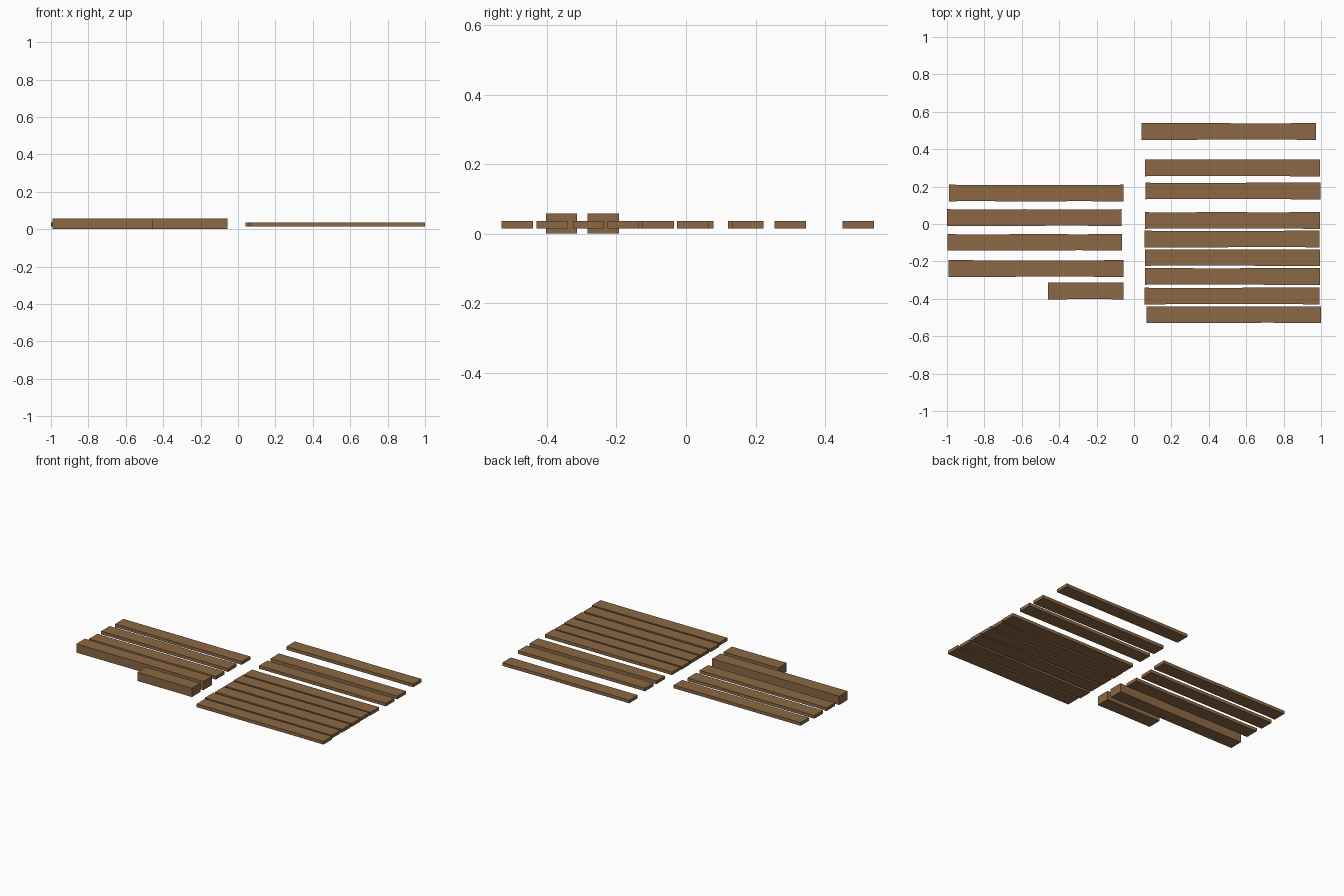
import bpy, bmesh, random

if "Cube" in bpy.data.objects:
    bpy.data.objects.remove(bpy.data.objects["Cube"])

random.seed(4)

wood = bpy.data.materials.new("brown_wood")
wood.diffuse_color = (0.265, 0.138, 0.058, 1)
wood.use_nodes = True
wood.node_tree.nodes["Principled BSDF"].inputs["Base Color"].default_value = wood.diffuse_color


def plank(name, x0, x1, y0, y1, z0, z1, cuts):
    """Board made of rectangular sections, its middle sections slightly uneven."""
    bm = bmesh.new()
    rings = []
    for t in [0] + cuts + [1]:
        x = x0 + (x1 - x0) * t
        d = random.uniform(0, 0.003) if 0 < t < 1 else 0
        e = random.uniform(0, 0.003) if 0 < t < 1 else 0
        rings.append([bm.verts.new(p) for p in (
            (x, y0 + d, z0), (x, y1 - e, z0), (x, y1 - e, z1), (x, y0 + d, z1))])
    for a, b in zip(rings, rings[1:]):
        for i in range(4):
            j = (i + 1) % 4
            bm.faces.new((a[i], a[j], b[j], b[i]))
    bm.faces.new(rings[0])
    bm.faces.new(rings[-1])
    bmesh.ops.recalc_face_normals(bm, faces=bm.faces)
    me = bpy.data.meshes.new(name)
    bm.to_mesh(me)
    bm.free()
    me.materials.append(wood)
    ob = bpy.data.objects.new(name, me)
    bpy.context.collection.objects.link(ob)


# Right stack of thin planks: x start, y centre
right = [(0.04, 0.495), (0.06, 0.30), (0.062, 0.177), (0.06, 0.019), (0.057, -0.08),
         (0.06, -0.18), (0.06, -0.28), (0.057, -0.385), (0.066, -0.485)]
for i, (x, y) in enumerate(right):
    plank(f"right_plank_{i + 1}", x, x + 0.934, y - 0.045, y + 0.045, 0.015, 0.036,
          [0.05, random.uniform(0.3, 0.55), 0.7])

# Left stack of thin planks
left = [(-0.99, 0.165), (-1.0, 0.034), (-0.997, -0.098)]
for i, (x, y) in enumerate(left):
    plank(f"left_plank_{i + 1}", x, x + 0.934, y - 0.045, y + 0.045, 0.015, 0.036,
          [0.08, random.uniform(0.4, 0.6), 0.75])

# Thick beams at the front left
plank("long_beam", -0.992, -0.057, -0.283, -0.193, 0, 0.058, [0.49, 0.67])
plank("short_beam", -0.459, -0.057, -0.403, -0.313, 0, 0.058, [0.33, 0.69])
